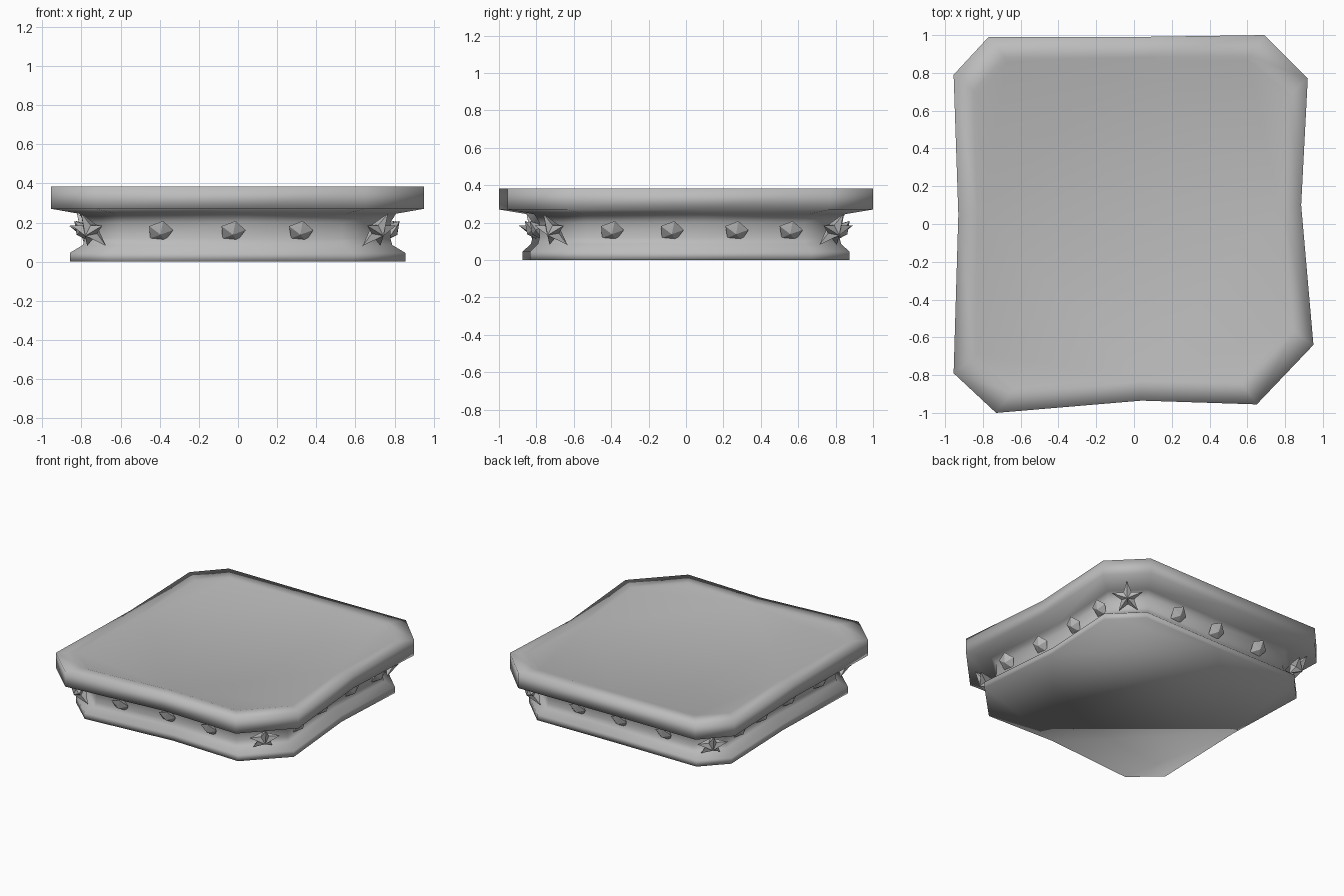
import bpy, bmesh
from math import sin, cos, pi, tan, radians
from mathutils import Vector, Matrix

if "Cube" in bpy.data.objects:
    bpy.data.objects.remove(bpy.data.objects["Cube"])

# Irregular chamfered outline, counter-clockwise from the front left
OUT = [(-0.73, -1.0), (0.04, -0.935), (0.65, -0.955), (0.95, -0.64), (0.885, 0.1), (0.92, 0.77),
       (0.69, 1.0), (0.0, 0.99), (-0.77, 0.99), (-0.955, 0.79), (-0.93, 0.05), (-0.955, -0.79)]
WAIST = 0.82
TILT = radians(35)  # ornaments lean outward at the top

grey = bpy.data.materials.new("dark_grey")
grey.diffuse_color = (0.5, 0.5, 0.5, 1)
grey.use_nodes = True
grey.node_tree.nodes["Principled BSDF"].inputs["Base Color"].default_value = grey.diffuse_color


def add_object(name, bm, smooth):
    bmesh.ops.recalc_face_normals(bm, faces=bm.faces)
    for f in bm.faces:
        f.smooth = smooth
    me = bpy.data.meshes.new(name)
    bm.to_mesh(me)
    bm.free()
    me.materials.append(grey)
    ob = bpy.data.objects.new(name, me)
    bpy.context.collection.objects.link(ob)
    return ob


def slab():
    # Outline swept through a vertical profile: (scale x, scale y, z)
    profile = [(0.9, 0.874, 0), (0.9, 0.874, 0.045), (WAIST + .01, WAIST + .01, 0.085),
               (WAIST, WAIST, 0.12), (WAIST, WAIST, 0.2), (0.85, 0.85, 0.245), (1, 1, 0.27),
               (1, 1, 0.383), (0.89, 0.89, 0.383), (0.87, 0.87, 0.377)]
    bm = bmesh.new()
    rings = [[bm.verts.new((x * sx, y * sy, z)) for x, y in OUT] for sx, sy, z in profile]
    n = len(OUT)
    for a, b in zip(rings, rings[1:]):
        for i in range(n):
            j = (i + 1) % n
            bm.faces.new((a[i], a[j], b[j], b[i]))
    # Caps
    bm.faces.new(rings[0][::-1])
    bm.faces.new(rings[-1])
    return add_object("pedestal_body", bm, True)


def ornament(name, pos, normal, radii, front, back, turn=0):
    # Radial outline raised to a point in front and closed to a point behind
    bm = bmesh.new()
    n = len(radii)
    ring = [bm.verts.new((r * cos(pi / 2 + turn + 2 * pi * i / n),
                          r * sin(pi / 2 + turn + 2 * pi * i / n), 0)) for i, r in enumerate(radii)]
    for d in (front, -back):
        tip = bm.verts.new((0, 0, d))
        for i in range(n):
            bm.faces.new((ring[i], ring[(i + 1) % n], tip))
    flat = Vector((normal[0], normal[1], 0)).normalized()
    z = (flat - Vector((0, 0, tan(TILT)))).normalized()
    x = Vector((0, 0, 1)).cross(z).normalized()
    m = Matrix((x, z.cross(x), z)).transposed().to_4x4()
    m.translation = (pos[0], pos[1], 0.155)
    bmesh.ops.transform(bm, matrix=m, verts=bm.verts)
    return add_object(name, bm, False)


def waist_point(i, axis, value):
    # Point on a two-segment side (starting at vertex i) with the given x or y
    for k in (i, i + 1):
        a = Vector(OUT[k % 12]) * WAIST
        b = Vector(OUT[(k + 1) % 12]) * WAIST
        t = (value - a[axis]) / (b[axis] - a[axis])
        if 0 <= t <= 1:
            d = b - a
            return a.lerp(b, t), Vector((d.y, -d.x))


slab()

# Five-sided studs along the four sides
sides = [("front", 0, 0, (-0.4, -0.03, 0.32)), ("right", 3, 1, (-0.4, -0.08, 0.27, 0.56)),
         ("back", 6, 0, (-0.4, -0.03, 0.31)), ("left", 9, 1, (-0.45, -0.1, 0.22, 0.5))]
for label, start, axis, values in sides:
    for k, v in enumerate(values):
        p, nrm = waist_point(start, axis, v)
        p = p + nrm.normalized() * 0.022
        ornament(f"{label}_stud_{k + 1}", p, nrm, [0.066] * 5, 0.03, 0.05, -0.2)

# Five-pointed stars on the chamfered corners
for k, i in enumerate((2, 5, 8, 11)):
    a, b = Vector(OUT[i]), Vector(OUT[(i + 1) % 12])
    p, d = (a + b) * 0.5 * 0.9, b - a
    ornament(f"corner_star_{k + 1}", p, (d.y, -d.x), [0.112, 0.046] * 5, 0.04, 0.06)
